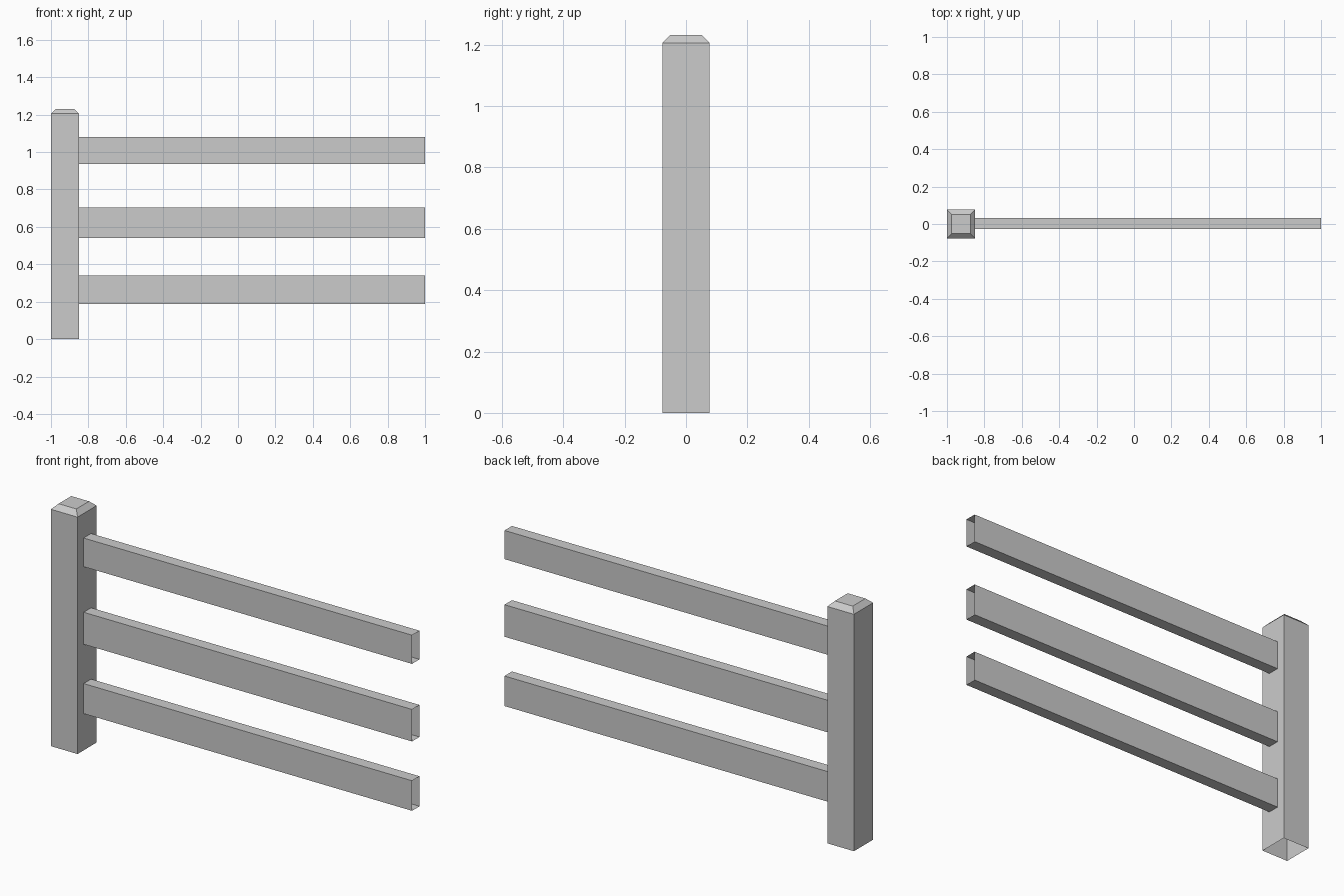
import bpy, bmesh

if "Cube" in bpy.data.objects:
    bpy.data.objects.remove(bpy.data.objects["Cube"])


def tube(name, sections):
    """Skin a list of matching cross-section loops with quads, leaving the ends open."""
    bm = bmesh.new()
    loops = [[bm.verts.new(p) for p in loop] for loop in sections]
    for a, b in zip(loops, loops[1:]):
        for i in range(4):
            j = (i + 1) % 4
            bm.faces.new((a[i], a[j], b[j], b[i]))
    return bm, loops, name


def finish(bm, name):
    mesh = bpy.data.meshes.new(name)
    bm.to_mesh(mesh)
    bm.free()
    obj = bpy.data.objects.new(name, mesh)
    bpy.context.collection.objects.link(obj)


# Square post with a chamfered cap, open underneath
def square(hx, hy, z):
    cx = -0.925
    return [(cx - hx, -hy, z), (cx + hx, -hy, z), (cx + hx, hy, z), (cx - hx, hy, z)]


bm, loops, name = tube("post", [square(0.075, 0.077, 0.0),
                                square(0.075, 0.077, 1.206),
                                square(0.05, 0.051, 1.231)])
bm.faces.new(loops[-1])
finish(bm, name)

# Three hollow rails with open ends
Y0, Y1 = -0.028, 0.032
rails = {"bottom_rail": (0.187, 0.34), "middle_rail": (0.54, 0.703), "top_rail": (0.935, 1.081)}
for rail, (z0, z1) in rails.items():
    ends = [[(x, Y0, z0), (x, Y1, z0), (x, Y1, z1), (x, Y0, z1)] for x in (-0.85, 1.0)]
    bm, loops, name = tube(rail, ends)
    finish(bm, name)
